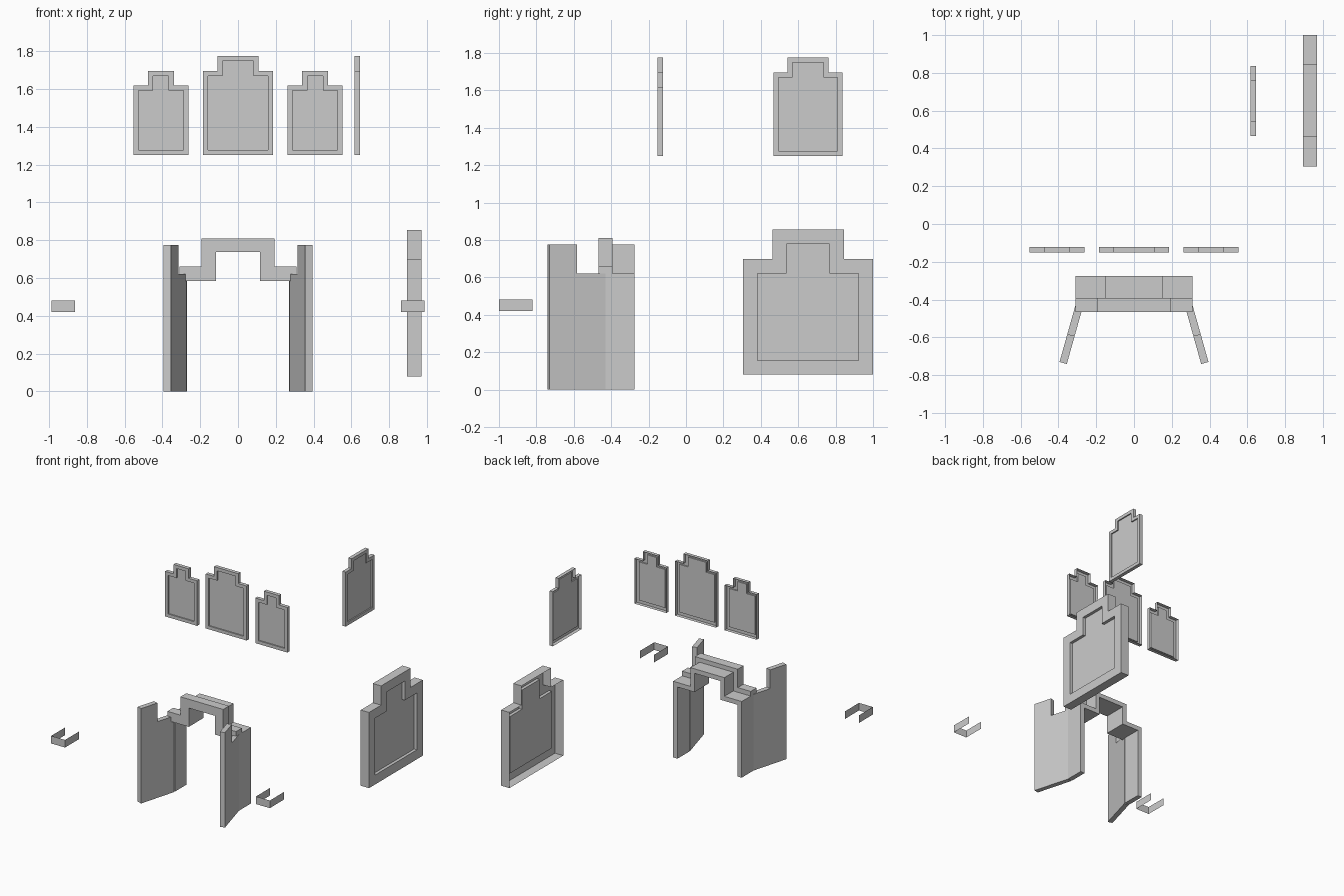
import bpy, bmesh
from mathutils import Vector

if "Cube" in bpy.data.objects:
    bpy.data.objects.remove(bpy.data.objects["Cube"])


def make_object(name, bm, closed=True):
    if closed:
        bmesh.ops.recalc_face_normals(bm, faces=bm.faces[:])
    mesh = bpy.data.meshes.new(name)
    bm.to_mesh(mesh)
    bm.free()
    ob = bpy.data.objects.new(name, mesh)
    bpy.context.collection.objects.link(ob)
    return ob


def extrude_profile(name, points, offset):
    bm = bmesh.new()
    face = bm.faces.new([bm.verts.new(p) for p in points])
    new = bmesh.ops.extrude_face_region(bm, geom=[face], use_keep_orig=True)["geom"]
    bmesh.ops.translate(bm, vec=offset, verts=[v for v in new if isinstance(v, bmesh.types.BMVert)])
    return make_object(name, bm)


def stepped(half, neck, bottom, shoulder, top):
    right = [(half, bottom), (half, shoulder), (neck, shoulder), (neck, top)]
    return right + [(-u, z) for u, z in reversed(right)]


def framed_panel(name, origin, across, facing, size, margin, depth, recess):
    """Stepped plaque with a sunken face and an open back; origin is on the front plane."""
    half, neck, bottom, shoulder, top = size
    outer = stepped(*size)
    inner = stepped(half - margin, neck - margin, bottom + margin, shoulder - margin, top - margin)
    o, a, f = Vector(origin), Vector(across), Vector(facing)
    bm = bmesh.new()

    def ring(points, back):
        return [bm.verts.new(o + a * u - f * back + Vector((0, 0, z))) for u, z in points]

    rings = [ring(outer, depth), ring(outer, 0), ring(inner, 0), ring(inner, recess)]
    for r, s in zip(rings, rings[1:]):
        for i in range(8):
            j = (i + 1) % 8
            bm.faces.new((r[i], r[j], s[j], s[i]))
    bm.faces.new(rings[-1])
    bm.normal_update()
    # Front must point outward
    if bm.faces[:][-1].normal.dot(f) < 0:
        bmesh.ops.reverse_faces(bm, faces=bm.faces[:])
    make_object(name, bm, closed=False)


# Plaques on the front row
X, Y = (1, 0, 0), (0, 1, 0)
mid_size = (0.185, 0.109, 1.25, 1.695, 1.775)
small_size = (0.145, 0.068, 1.25, 1.618, 1.695)
framed_panel("middle_plaque", (0, -0.152, 0), X, (0, -1, 0), mid_size, 0.027, 0.03, 0.01)
for side, name in ((-1, "left_plaque"), (1, "right_plaque")):
    framed_panel(name, (side * 0.4075, -0.152, 0), X, (0, -1, 0), small_size, 0.027, 0.03, 0.01)

# Plaques facing sideways
framed_panel("side_plaque", (0.646, 0.652, 0), Y, X, mid_size, 0.027, 0.03, 0.01)
framed_panel("large_side_panel", (0.97, 0.6525, 0), Y, X,
             (0.3475, 0.191, 0.08, 0.698, 0.855), 0.077, 0.075, 0.025)

# Stepped doorway tunnel
outer = [(0.31, 0), (0.31, 0.622), (0.153, 0.622), (0.153, 0.775)]
inner = [(0.27, 0), (0.27, 0.585), (0.117, 0.585), (0.117, 0.738)]


def arch(outer, inner, y):
    loop = outer + [(-x, z) for x, z in outer[::-1]]
    loop += [(-x, z) for x, z in inner] + inner[::-1]
    return [(x, y, z) for x, z in loop]


extrude_profile("doorway_frame", arch(outer, inner, -0.43), (0, 0.154, 0))

# Thicker trim across the doorway front
trim_outer = [(0.31, 0.585), (0.31, 0.66), (0.193, 0.66), (0.193, 0.81)]
trim_inner = [(0.117, 0.585), (0.117, 0.738)]
extrude_profile("doorway_trim", arch(trim_outer, trim_inner, -0.467), (0, 0.075, 0))

# Open doors, swung outward
for side, name in ((-1, "left_door"), (1, "right_door")):
    hinge = Vector((side * 0.31, -0.43, 0))
    along = Vector((side * 0.27, -0.963, 0))
    inward = Vector((-side * 0.963, -0.27, 0)) * 0.04
    profile = [(0, 0), (0.312, 0), (0.312, 0.775), (0.158, 0.775), (0.158, 0.622), (0, 0.622)]
    extrude_profile(name, [hinge + along * d + Vector((0, 0, z)) for d, z in profile], inward)

# Thin U-shaped handles, open at the back
for side, name in ((-1, "left_handle"), (1, "right_handle")):
    bm = bmesh.new()
    c = side * 0.925
    path = [(c - 0.0625, -0.82), (c - 0.0625, -1), (c + 0.0625, -1), (c + 0.0625, -0.82)]
    low, high = [[bm.verts.new((x, y, z)) for x, y in path] for z in (0.42, 0.482)]
    for i in range(3):
        bm.faces.new((low[i], low[i + 1], high[i + 1], high[i]))
    make_object(name, bm, closed=False)
